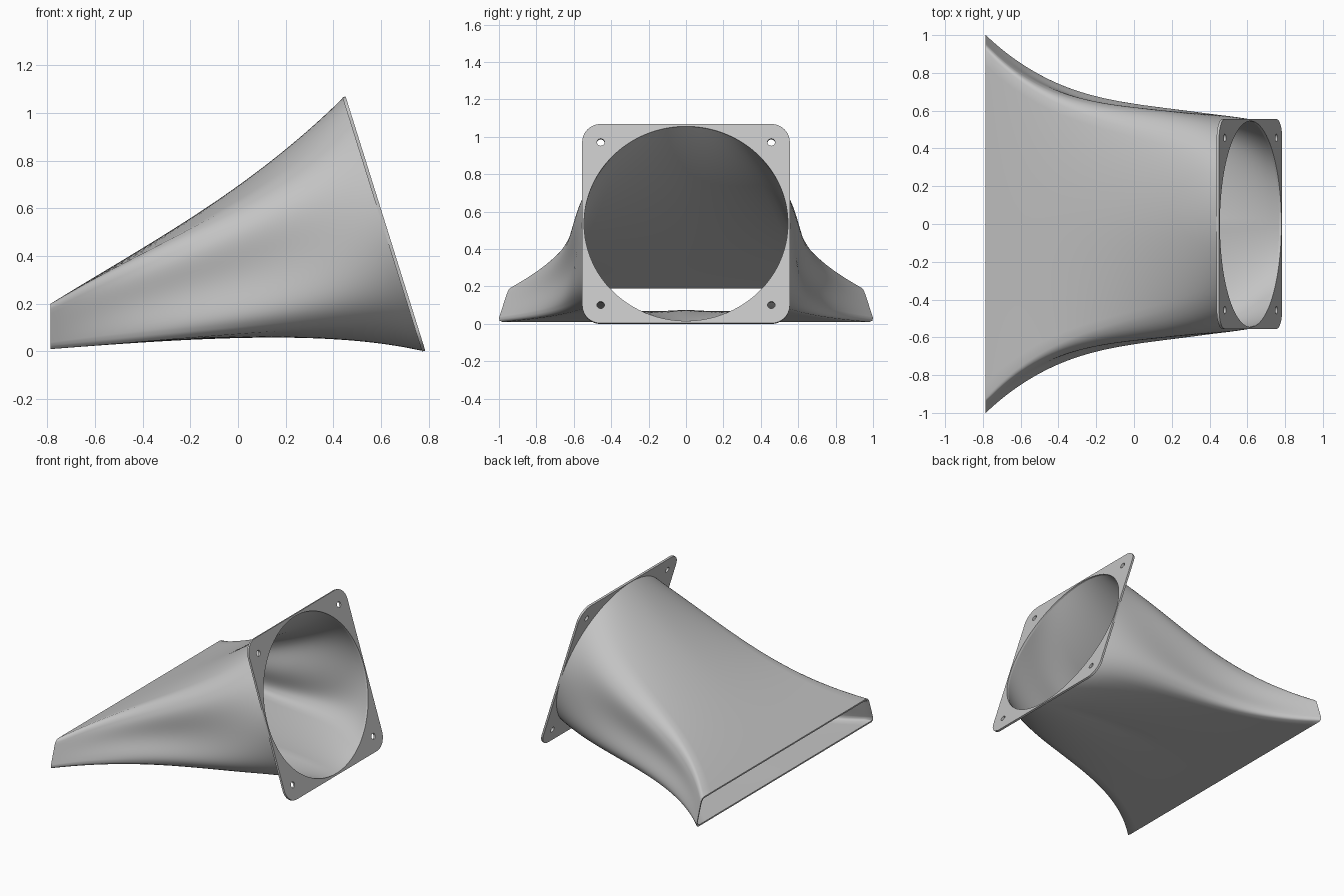
import bpy, bmesh
from math import sin, cos, radians, pi
from mathutils import Vector, Matrix

old = bpy.data.objects.get("Cube")
if old:
    bpy.data.objects.remove(old, do_unlink=True)

grey = bpy.data.materials.new("light grey plastic")
grey.use_nodes = True
colour = (0.55, 0.55, 0.55, 1)
grey.diffuse_color = colour
grey.node_tree.nodes["Principled BSDF"].inputs["Base Color"].default_value = colour

# Mounting plane: local x sideways, local y up the slope, local z outward
TILT = radians(17.4)
CENTRE = Vector((0.611, 0, 0.534))
UP = Vector((-sin(TILT), 0, cos(TILT)))
OUT = Vector((cos(TILT), 0, sin(TILT)))
SIDE = Vector((0, 1, 0))
HALF = 0.558
THICK = 0.014
SLOT_X = -0.785

# Half outline of the flat outlet: (angle on the round inlet, y, z)
SLOT = [(-90, 0, 0.01), (-51, 0.98, 0.01), (-45, 0.997, 0.017), (-39, 1.0, 0.033),
        (36, 0.957, 0.163), (42, 0.949, 0.182), (48, 0.935, 0.195), (54, 0.915, 0.2),
        (90, 0, 0.2)]


def lerp(a, b, t):
    return a + (b - a) * t


def slot_point(deg):
    for (a0, y0, z0), (a1, y1, z1) in zip(SLOT, SLOT[1:]):
        if deg <= a1:
            t = (deg - a0) / (a1 - a0)
            return lerp(y0, y1, t), lerp(z0, z1, t)


def hermite(a, b, ta, tb, s):
    h = s * s * (3 - 2 * s)
    return a * (1 - h) + b * h + ta * s * (1 - s) ** 2 - tb * s * s * (1 - s)


def duct_point(deg, s, wall):
    """Point on the duct skin; wall is the inset from the outside."""
    mirror = 1 if deg <= 90 else -1
    if deg > 90:
        deg = 180 - deg
    y, z = slot_point(deg)
    rise = (z - 0.01) / 0.19
    y *= 1 - wall
    z = 0.105 + (z - 0.105) * (1 - wall / 0.095)
    a = radians(deg)
    r = 0.555 - wall
    start = Vector((SLOT_X, y, z))
    end = CENTRE - OUT * THICK * 0.4 + SIDE * r * cos(a) + UP * r * sin(a)
    high = max(0, (1 + sin(a)) / 2)
    run = end.x - start.x
    leave = Vector((run, -1.42 * y, lerp(0.12, 0.76, rise)))
    arrive = Vector((run, -0.25 * cos(a) - 0.6 * sin(2 * a) ** 2,
                     lerp(-0.34, 1.2, high ** 0.6)))
    p = hermite(start, end, leave, arrive, s)
    p.y *= mirror
    return p


# Duct: outer and inner lofts joined by rims at both ends
STEPS = 40
half_angles = list(range(-90, 91, 3))
angles = half_angles + [180 - a for a in reversed(half_angles[1:-1])]
bm = bmesh.new()
skins = []
for wall in (0, 0.01):
    skins.append([[bm.verts.new(duct_point(a, i / STEPS, wall)) for a in angles]
                  for i in range(STEPS + 1)])


def bridge(r0, r1):
    n = len(r0)
    for k in range(n):
        j = (k + 1) % n
        bm.faces.new((r0[k], r0[j], r1[j], r1[k]))


for rings in skins:
    for r0, r1 in zip(rings, rings[1:]):
        bridge(r0, r1)
bridge(skins[0][0], skins[1][0])
bridge(skins[0][-1], skins[1][-1])
bmesh.ops.recalc_face_normals(bm, faces=bm.faces)
mesh = bpy.data.meshes.new("duct")
bm.to_mesh(mesh)
bm.free()
duct = bpy.data.objects.new("duct", mesh)
bpy.context.collection.objects.link(duct)
mesh.materials.append(grey)

# Mounting plate: filled outline with a large opening and four screw holes
curve = bpy.data.curves.new("mounting_plate", 'CURVE')
curve.dimensions = '2D'
curve.fill_mode = 'BOTH'
curve.extrude = THICK / 2


def add_loop(points):
    spline = curve.splines.new('POLY')
    spline.points.add(len(points) - 1)
    for p, (x, y) in zip(spline.points, points):
        p.co = (x, y, 0, 1)
    spline.use_cyclic_u = True


def circle(cx, cy, r, n, first=0.0, sweep=2 * pi):
    return [(cx + r * cos(first + sweep * i / n), cy + r * sin(first + sweep * i / n))
            for i in range(n)]


ROUND = 0.1
inner_x, inner_y = 0.555 - ROUND, HALF - ROUND
outline = []
for q, (sx, sy) in enumerate([(1, 1), (-1, 1), (-1, -1), (1, -1)]):
    arc = circle(sx * inner_x, sy * inner_y, ROUND, 10, q * pi / 2, pi / 2)
    end = (q + 1) * pi / 2
    arc.append((sx * inner_x + ROUND * cos(end), sy * inner_y + ROUND * sin(end)))
    outline += arc
    add_loop(circle(sx * 0.456, sy * 0.456, 0.02, 20))
add_loop(outline)
add_loop(circle(0, 0, 0.545, 120))

plate = bpy.data.objects.new("mounting_plate", curve)
bpy.context.collection.objects.link(plate)
plate.matrix_world = Matrix.Translation(CENTRE) @ Matrix((SIDE, UP, OUT)).transposed().to_4x4()
curve.materials.append(grey)

bpy.ops.object.select_all(action='DESELECT')
plate.select_set(True)
bpy.context.view_layer.objects.active = plate
bpy.ops.object.convert(target='MESH')

# Smooth shading with crisp rims
for obj in (duct, bpy.context.view_layer.objects.active):
    bpy.ops.object.select_all(action='DESELECT')
    obj.select_set(True)
    bpy.context.view_layer.objects.active = obj
    bpy.ops.object.shade_smooth_by_angle(angle=radians(55))
